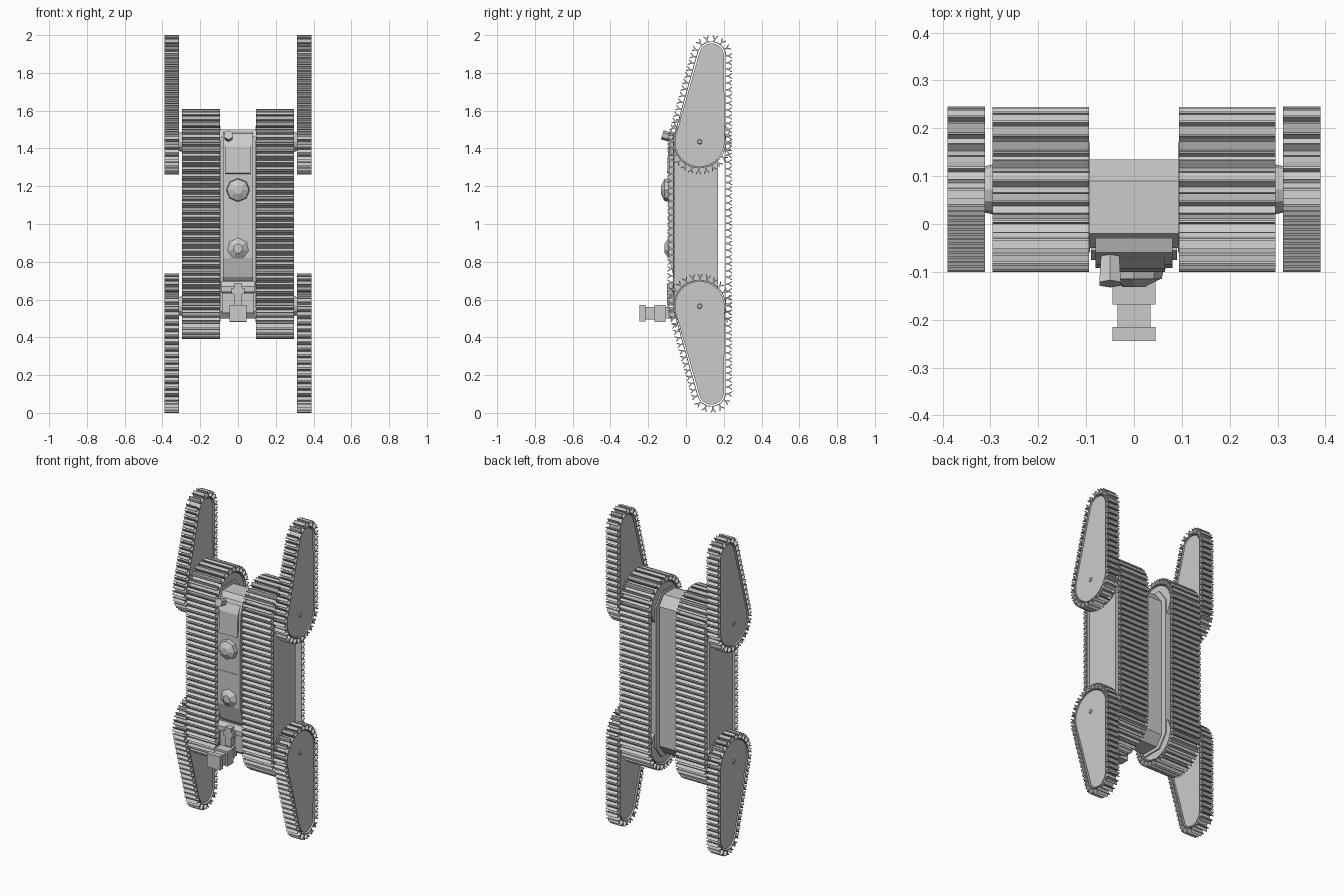
import bpy, bmesh, math
from mathutils import Matrix, Vector

if "Cube" in bpy.data.objects:
    bpy.data.objects.remove(bpy.data.objects["Cube"])


def finish(name, bm):
    bmesh.ops.recalc_face_normals(bm, faces=bm.faces)
    mesh = bpy.data.meshes.new(name)
    bm.to_mesh(mesh)
    bm.free()
    ob = bpy.data.objects.new(name, mesh)
    bpy.context.collection.objects.link(ob)
    return ob


def add_prism(bm, pts, x0, x1):
    """Extrude a closed (y, z) profile from x0 to x1."""
    a = [bm.verts.new((x0, y, z)) for y, z in pts]
    b = [bm.verts.new((x1, y, z)) for y, z in pts]
    bm.faces.new(a)
    bm.faces.new(b[::-1])
    for i in range(len(a)):
        j = (i + 1) % len(a)
        bm.faces.new((a[i], b[i], b[j], a[j]))


def prism(name, pts, x0, x1):
    bm = bmesh.new()
    add_prism(bm, pts, x0, x1)
    return finish(name, bm)


def box(name, x, y, z):
    return prism(name, [(y[0], z[0]), (y[1], z[0]), (y[1], z[1]), (y[0], z[1])], *x)


def cone(name, start, end, r0, r1, sides):
    """Frustum between two points."""
    a, b = Vector(start), Vector(end)
    rot = (b - a).to_track_quat('Z', 'Y').to_matrix().to_4x4()
    bm = bmesh.new()
    bmesh.ops.create_cone(bm, cap_ends=True, segments=sides, radius1=r0, radius2=r1,
                          depth=(b - a).length, matrix=Matrix.Translation((a + b) / 2) @ rot)
    return finish(name, bm)


def belt_path(c0, r0, c1, r1, n=14):
    """Outline around two pulleys as (y, z, normal angle)."""
    dy, dz = c1[0] - c0[0], c1[1] - c0[1]
    base, phi = math.atan2(dz, dy), math.acos((r0 - r1) / math.hypot(dy, dz))
    out = []
    for c, r, s, e in ((c1, r1, base - phi, base + phi),
                       (c0, r0, base + phi, base + 2 * math.pi - phi)):
        for i in range(n + 1):
            t = s + (e - s) * i / n
            out.append((c[0] + r * math.cos(t), c[1] + r * math.sin(t), t))
    return out


def outline(*args):
    return [p[:2] for p in belt_path(*args)]


LUG = [(-.004, -.002), (-.004, .012), (-.015, .029), (-.012, .0325), (0, .018),
       (.012, .0325), (.015, .029), (.004, .012), (.004, -.002)]


def track(name, c0, r0, c1, r1, x0, x1, pitch=.036):
    # thin belt ring
    bm = bmesh.new()
    inner = outline(c0, r0 - .004, c1, r1 - .004)
    outer = outline(c0, r0, c1, r1)
    rings = [[bm.verts.new((x, y, z)) for y, z in loop]
             for x, loop in ((x0, inner), (x0, outer), (x1, outer), (x1, inner))]
    m = len(inner)
    for k in range(4):
        p, q = rings[k], rings[(k + 1) % 4]
        for i in range(m):
            j = (i + 1) % m
            bm.faces.new((p[i], p[j], q[j], q[i]))
    # evenly spaced Y-shaped grousers
    path = belt_path(c0, r0, c1, r1, 40)
    path.append((path[0][0], path[0][1], path[0][2] + 2 * math.pi))
    seg = [math.dist(a[:2], b[:2]) for a, b in zip(path, path[1:])]
    total = sum(seg)
    count = round(total / pitch)
    k, run = 0, 0
    for i in range(count):
        d = i * total / count
        while run + seg[k] < d:
            run += seg[k]
            k += 1
        f = (d - run) / seg[k]
        y, z, t = (u + (v - u) * f for u, v in zip(path[k], path[k + 1]))
        c, s = math.cos(t), math.sin(t)
        add_prism(bm, [(y + n * c - w * s, z + n * s + w * c) for w, n in LUG], x0, x1)
    return finish(name, bm)


AX = .0725
LOW, HIGH = (AX, .565), (AX, 1.435)

for side, s in (("right", 1), ("left", -1)):
    # main track with its flank plates and end wheels
    track(f"{side}_main_track", LOW, .14, HIGH, .14, s * .094, s * .296)
    plate = [(-.06, .56), (-.02, .48), (.11, .48), (.17, .56),
             (.17, 1.44), (.11, 1.52), (-.02, 1.52), (-.06, 1.44)]
    prism(f"{side}_track_frame", plate, s * .092, s * .282)
    for end, c, tip in (("upper", HIGH, (.135, 1.89)), ("lower", LOW, (.135, .11))):
        cone(f"{side}_{end}_wheel", (s * .1, *c), (s * .288, *c), .13, .13, 24)
        cone(f"{side}_{end}_axle", (s * .28, *c), (s * .33, *c), .055, .045, 12)
        # flipper arm
        track(f"{side}_{end}_flipper_track", c, .14, tip, .0775, s * .312, s * .39)
        prism(f"{side}_{end}_flipper_plate", outline(c, .132, tip, .066), s * .318, s * .384)
        cone(f"{side}_{end}_flipper_bolt", (s * .38, *c), (s * .389, *c), .018, .01, 6)

# central hull with chamfered ends
prism("hull", [(-.05, .54), (-.02, .5), (.09, .5), (.135, .56), (.135, 1.44),
               (.09, 1.5), (-.02, 1.5), (-.05, 1.46)], -.095, .095)

# raised front cover, and the thicker panel at its top
prism("front_cover", [(-.04, .69), (-.065, .72), (-.092, .82), (-.092, 1.26),
                      (-.085, 1.42), (-.06, 1.48), (-.03, 1.49)], -.08, .08)
prism("upper_panel", [(-.08, 1.26), (-.1, 1.27), (-.094, 1.41), (-.07, 1.46), (-.05, 1.46)],
      -.065, .065)
box("panel_seam", (-.066, .066), (-.095, -.08), (1.03, 1.034))

# faceted knob and dome
cone("knob_base", (0, -.085, 1.18), (0, -.115, 1.18), .064, .058, 8)
cone("knob_cap", (0, -.115, 1.18), (0, -.132, 1.18), .055, .022, 8)
cone("dome", (0, -.085, .87), (0, -.113, .87), .068, .025, 7)

# small tilted lamp near the top corner
cone("lamp", (-.05, -.07, 1.455), (-.05, -.125, 1.472), .022, .026, 6)

# lower cross bar and step
prism("cross_bar", [(-.04, .635), (-.075, .64), (-.075, .67), (-.055, .695), (-.04, .695)],
      -.09, .09)
box("lower_step", (-.085, .085), (-.06, -.04), (.53, .635))

# camera mount and camera
box("camera_post", (-.02, .02), (-.1, -.05), (.57, .685))
box("camera_post_clamp", (-.034, .034), (-.1, -.065), (.63, .66))
box("camera_bracket", (-.025, .025), (-.12, -.05), (.5, .56))
box("camera_body", (-.045, .045), (-.168, -.108), (.48, .572))
box("camera_neck", (-.034, .034), (-.217, -.165), (.495, .56))
box("camera_hood", (-.045, .045), (-.245, -.215), (.484, .57))
